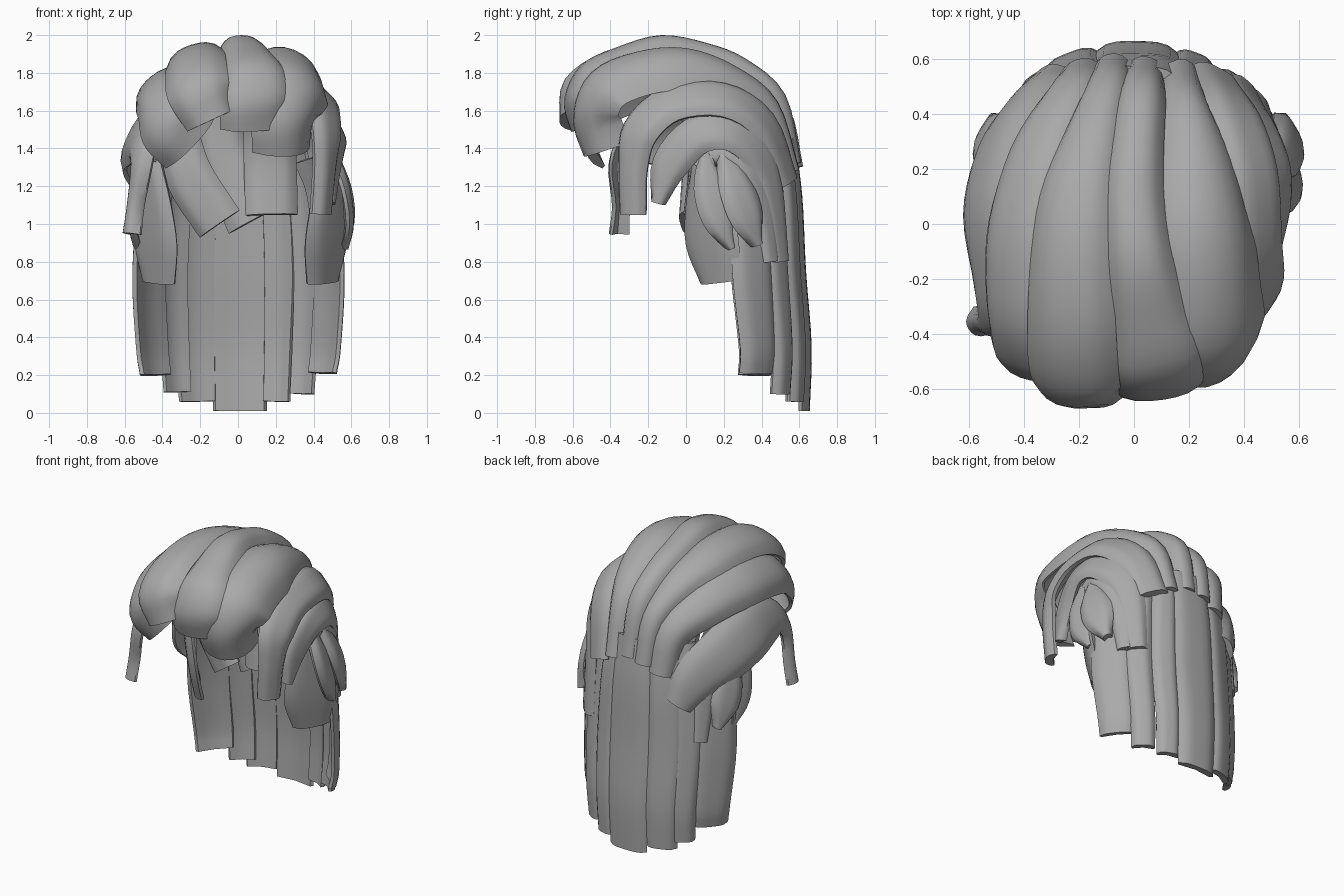
import bpy, bmesh, math
from mathutils import Vector

cube = bpy.data.objects.get("Cube")
if cube:
    bpy.data.objects.remove(cube, do_unlink=True)

hair = bpy.data.materials.new("grey_hair")
hair.use_nodes = True
hair.diffuse_color = (0.4, 0.4, 0.4, 1)
hair.node_tree.nodes["Principled BSDF"].inputs["Base Color"].default_value = (0.4, 0.4, 0.4, 1)

HEAD = Vector((0, 0, 1.2))


def spline(points, steps):
    """Smooth path through 4D points: x, y, z and half width."""
    pts = [Vector(p) for p in points]
    pts = [pts[0] * 2 - pts[1]] + pts + [pts[-1] * 2 - pts[-2]]
    path = []
    for a, b, c, d in zip(pts, pts[1:], pts[2:], pts[3:]):
        for i in range(steps):
            t = i / steps
            path.append(b + (c - a) * (t / 2) + (a * 2 - b * 5 + c * 4 - d) * (t * t / 2)
                        + (b * 3 - a - c * 3 + d) * (t ** 3 / 2))
    path.append(pts[-2])
    return path


def lock(name, *points, thick=0.06, bow=0, upright=False, facing=None):
    """Flat lock of hair with a crowned outer face, swept along a path."""
    path = spline(points, 4)
    centres = [p.to_3d() for p in path]
    bm = bmesh.new()
    rings = []
    for i, p in enumerate(path):
        c = centres[i]
        along = (centres[min(i + 1, len(path) - 1)] - centres[max(i - 1, 0)]).normalized()
        out = Vector(facing) if facing else c - HEAD
        if upright:
            out.z = 0
        side = along.cross(out).normalized()
        out = side.cross(along).normalized()
        half = max(p.w, 0.012)
        outer = [(k / 4 - 1, thick * (0.5 - 0.8 * (k / 4 - 1) ** 4)) for k in range(9)]
        inner = [(u, -thick * (0.3 + 0.4 * abs(u))) for u in (0.9, 0.45, 0, -0.45, -0.9)]
        rings.append([bm.verts.new(c + side * (u * half) + out * (h - bow * u * u))
                      for u, h in outer + inner])
    for a, b in zip(rings, rings[1:]):
        for k in range(len(a)):
            n = (k + 1) % len(a)
            bm.faces.new((a[k], a[n], b[n], b[k]))
    bm.faces.new(rings[0])
    bm.faces.new(rings[-1])
    bmesh.ops.recalc_face_normals(bm, faces=bm.faces)
    mesh = bpy.data.meshes.new(name)
    bm.to_mesh(mesh)
    bm.free()
    mesh.materials.append(hair)
    obj = bpy.data.objects.new(name, mesh)
    bpy.context.collection.objects.link(obj)
    bpy.ops.object.select_all(action="DESELECT")
    obj.select_set(True)
    bpy.context.view_layer.objects.active = obj
    bpy.ops.object.shade_smooth_by_angle(angle=math.radians(40))


# Crown locks, from fringe tip over the head to the back
lock("crown_centre", (.1, -.57, 1.5, .19), (.1, -.61, 1.66, .19), (.1, -.53, 1.82, .18),
     (.06, -.35, 1.91, .15), (.02, -.13, 1.97, .12), (0, .1, 1.93, .11), (.01, .3, 1.85, .1),
     (.03, .5, 1.67, .09), (.04, .58, 1.32, .08), thick=.06, bow=.03)
lock("crown_left", (.29, -.49, 1.37, .18), (.3, -.55, 1.58, .2), (.31, -.47, 1.77, .23),
     (.3, -.25, 1.87, .22), (.28, 0, 1.89, .21), (.25, .25, 1.8, .18), (.2, .46, 1.63, .13),
     (.18, .57, 1.28, .11), thick=.06, bow=.1)
lock("crown_right", (-.14, -.64, 1.55, .14), (-.22, -.62, 1.73, .17), (-.24, -.42, 1.87, .17),
     (-.24, -.15, 1.92, .16), (-.22, .1, 1.89, .15), (-.16, .33, 1.79, .12),
     (-.1, .52, 1.6, .09), (-.08, .59, 1.3, .08), thick=.06, bow=.03)
lock("temple_right", (-.24, -.5, 1.42, .19), (-.37, -.54, 1.55, .19), (-.42, -.42, 1.68, .17),
     (-.44, -.25, 1.74, .17), (-.43, 0, 1.76, .17), (-.36, .28, 1.7, .15),
     (-.24, .5, 1.54, .12), (-.2, .57, 1.25, .1), thick=.06, bow=.04)

# Side locks that wrap from the cheeks to the back
lock("temple_left", (.45, -.29, 1.05, .08), (.47, -.29, 1.3, .09), (.48, -.25, 1.5, .12),
     (.46, -.08, 1.65, .13), (.44, .2, 1.67, .13), (.37, .42, 1.53, .13), (.3, .54, 1.22, .11))
lock("side_right_strand", (-.58, -.37, .95, .06), (-.56, -.36, 1.1, .05), (-.53, -.36, 1.32, .08),
     (-.53, -.24, 1.45, .14), (-.56, .05, 1.46, .19), (-.51, .3, 1.36, .19),
     (-.41, .46, 1.22, .16), (-.33, .54, 1.05, .1), thick=.05, bow=.02)
lock("ear_arch_left", (.49, -.15, 1.11, .04), (.51, -.09, 1.31, .1), (.53, .05, 1.47, .11),
     (.51, .22, 1.5, .12), (.46, .37, 1.4, .12), (.42, .45, 1.2, .1), (.4, .5, .8, .07), thick=.05)

# Rounded locks around the ears, the same on both sides
ear_locks = {
    "inner_arch": [(.5, .06, 1.3, .05), (.5, .2, 1.4, .08), (.49, .33, 1.3, .08),
                   (.46, .41, 1.1, .08), (.45, .45, .8, .06)],
    "curl_front": [(.5, .08, 1.36, .06), (.49, .1, 1.12, .14), (.48, .13, .9, .18),
                   (.46, .17, .69, .13)],
    "curl_middle": [(.5, .1, 1.38, .03), (.56, .13, 1.2, .09), (.58, .18, 1.02, .09),
                    (.56, .24, .87, .02)],
    "curl_back": [(.5, .2, 1.38, .04), (.56, .27, 1.2, .1), (.57, .33, 1.03, .1),
                  (.54, .38, .89, .03)],
}
for part, points in ear_locks.items():
    for side, sx in (("left", 1), ("right", -.94)):
        lock(part + "_" + side, *[(x * sx, y, z, w) for x, y, z, w in points], thick=.05,
             upright=part != "inner_arch",
             facing=(sx, -.8, 0) if part == "curl_front" else None)

# Short strands under the fringe
lock("inner_strand_left", (.16, -.05, 1.72, .13), (.17, .05, 1.4, .14), (.18, .02, 1.05, .14),
     facing=(.1, -1, 0))
lock("inner_strand_right", (-.3, .05, 1.45, .1), (-.26, .02, 1.25, .13), (-.1, 0, 1, .13),
     facing=(-.2, -1, 0))
lock("inner_strand_middle", (-.08, .12, 1.75, .12), (-.08, .12, 1.4, .13), (.1, .08, 1.03, .17),
     facing=(0, -1, 0))

# Long curtain of hair down the back: x, y, half width, hem height, top height
curtain = [("centre", .01, .61, .15, .01, 1.45), ("inner_left", .21, .57, .08, .06, 1.45),
           ("inner_right", -.22, .57, .11, .06, 1.45), ("middle_left", .35, .49, .08, .1, 1.45),
           ("middle_right", -.33, .5, .09, .11, 1.45), ("outer_left", .46, .36, .12, .21, 1.35),
           ("outer_right", -.45, .36, .13, .2, 1.35)]
for name, x, y, w, hem, top in curtain:
    lock("back_" + name, (x * .85, y * .9, top, w), (x, y - .02, 1.15, w * 1.05),
         (x * 1.08, y, .75, w * 1.1), (x * 1.04, y + .03, .35, w), (x, y + .02, hem, w * .95),
         thick=.05, upright=True)
